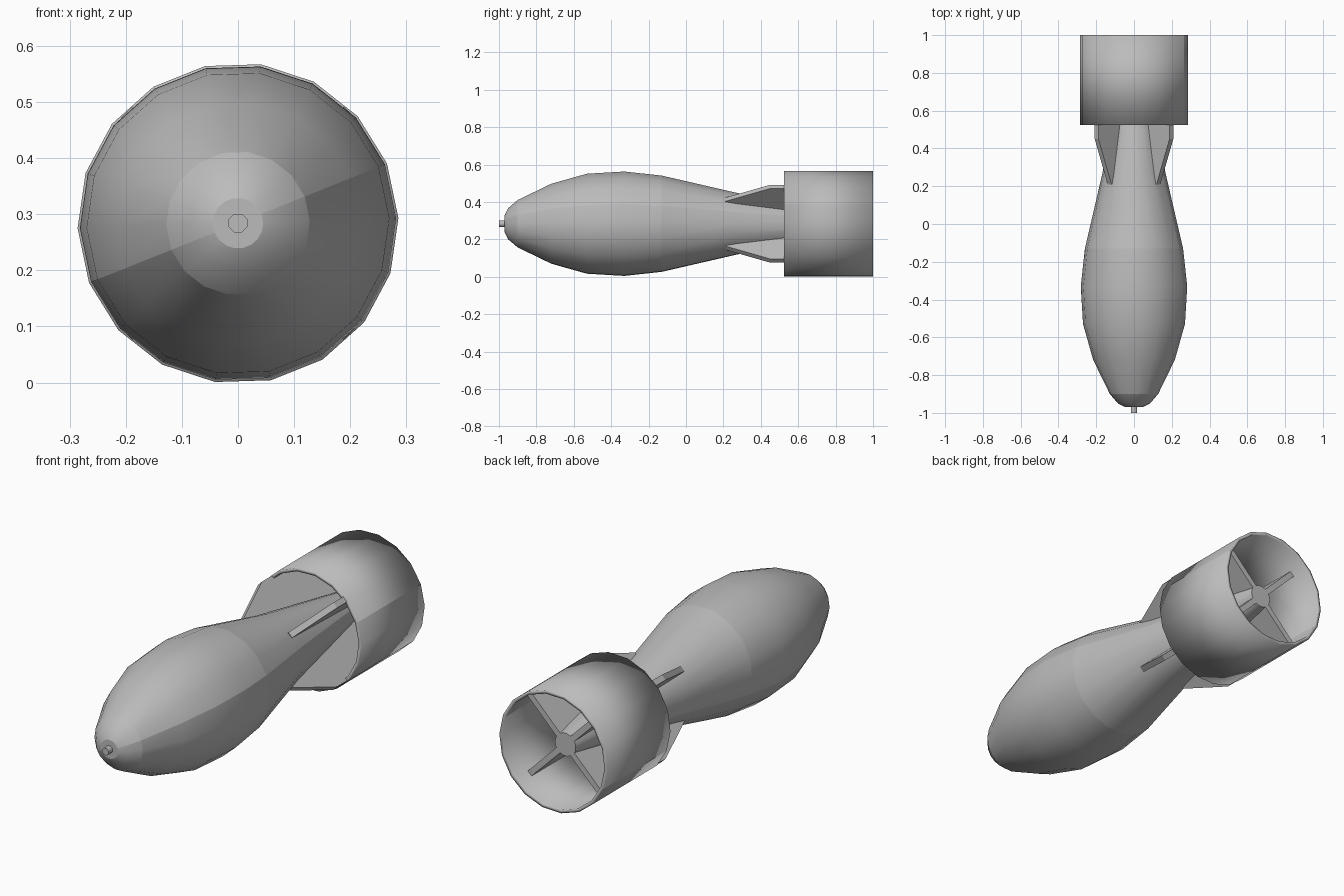
import bpy, bmesh, math
from mathutils import Matrix

cube = bpy.data.objects.get("Cube")
if cube:
    bpy.data.objects.remove(cube, do_unlink=True)

AXIS_Z = 0.284
SIDES = 18
TURN = math.radians(1.8)

metal = bpy.data.materials.new("grey metal")
metal.use_nodes = True
metal.diffuse_color = (0.5, 0.5, 0.5, 1)
metal.node_tree.nodes["Principled BSDF"].inputs["Base Color"].default_value = (0.5, 0.5, 0.5, 1)


def finish(bm, name):
    bmesh.ops.recalc_face_normals(bm, faces=bm.faces)
    mesh = bpy.data.meshes.new(name)
    bm.to_mesh(mesh)
    bm.free()
    mesh.materials.append(metal)
    ob = bpy.data.objects.new(name, mesh)
    ob.location.z = AXIS_Z
    bpy.context.collection.objects.link(ob)
    return ob


def lathe(name, profile, sides=SIDES, turn=TURN, closed=False, seams=(), creases=()):
    """Revolve (y, radius) points about the long axis, with capped or joined ends."""
    bm = bmesh.new()
    rings = []
    for y, r in profile:
        angles = [turn + math.tau * k / sides for k in range(sides)]
        rings.append([bm.verts.new((r * math.cos(a), y, r * math.sin(a))) for a in angles])
    pairs = list(zip(rings, rings[1:]))
    if closed:
        pairs.append((rings[-1], rings[0]))
    for a, b in pairs:
        for k in range(sides):
            n = (k + 1) % sides
            bm.faces.new((a[k], a[n], b[n], b[k])).smooth = True
    if not closed:
        bm.faces.new(rings[0])
        bm.faces.new(rings[-1])
    # hard edges along the length, around chosen rings and at steep corners
    hard = [(a[k], b[k]) for a, b in pairs for k in seams]
    hard += [(rings[i][k], rings[i][k - 1]) for i in creases for k in range(sides)]
    for pair in hard:
        bm.edges.get(pair).smooth = False
    for e in bm.edges:
        if e.calc_face_angle(0) > math.radians(50):
            e.smooth = False
    return finish(bm, name)


# Teardrop body: rounded nose, widest ahead of the middle, tapering tail
lathe("body",
      [(-0.97, 0.045), (-0.95, 0.085), (-0.90, 0.128), (-0.72, 0.216), (-0.53, 0.27),
       (-0.33, 0.282), (-0.13, 0.26), (0.27, 0.167), (0.91, 0.055)],
      seams=(1, 10), creases=(2, 6))

# Small fuse at the nose
lathe("nose_fuse", [(-1.0, 0.018), (-0.96, 0.018)], sides=8, turn=math.pi / 8)

# Hollow shroud around the tail
lathe("tail_shroud", [(0.525, 0.286), (1.0, 0.286), (1.0, 0.27), (0.525, 0.27)],
      closed=True, seams=(1, 10))

# Four diagonal fins holding the shroud
outline = [(0.21, 0.15), (0.21, 0.183), (0.45, 0.28), (0.91, 0.28), (0.91, 0.03)]
places = ("upper_left", "upper_right", "lower_right", "lower_left")
for i, place in enumerate(places):
    bm = bmesh.new()
    face = bm.faces.new([bm.verts.new((r, y, -0.014)) for y, r in outline])
    grown = bmesh.ops.extrude_face_region(bm, geom=[face])
    top = [v for v in grown["geom"] if isinstance(v, bmesh.types.BMVert)]
    bmesh.ops.translate(bm, verts=top, vec=(0, 0, 0.028))
    angle = math.pi / 4 + i * math.pi / 2
    bm.transform(Matrix.Rotation(-angle, 4, "Y"))
    finish(bm, "fin_" + place)
